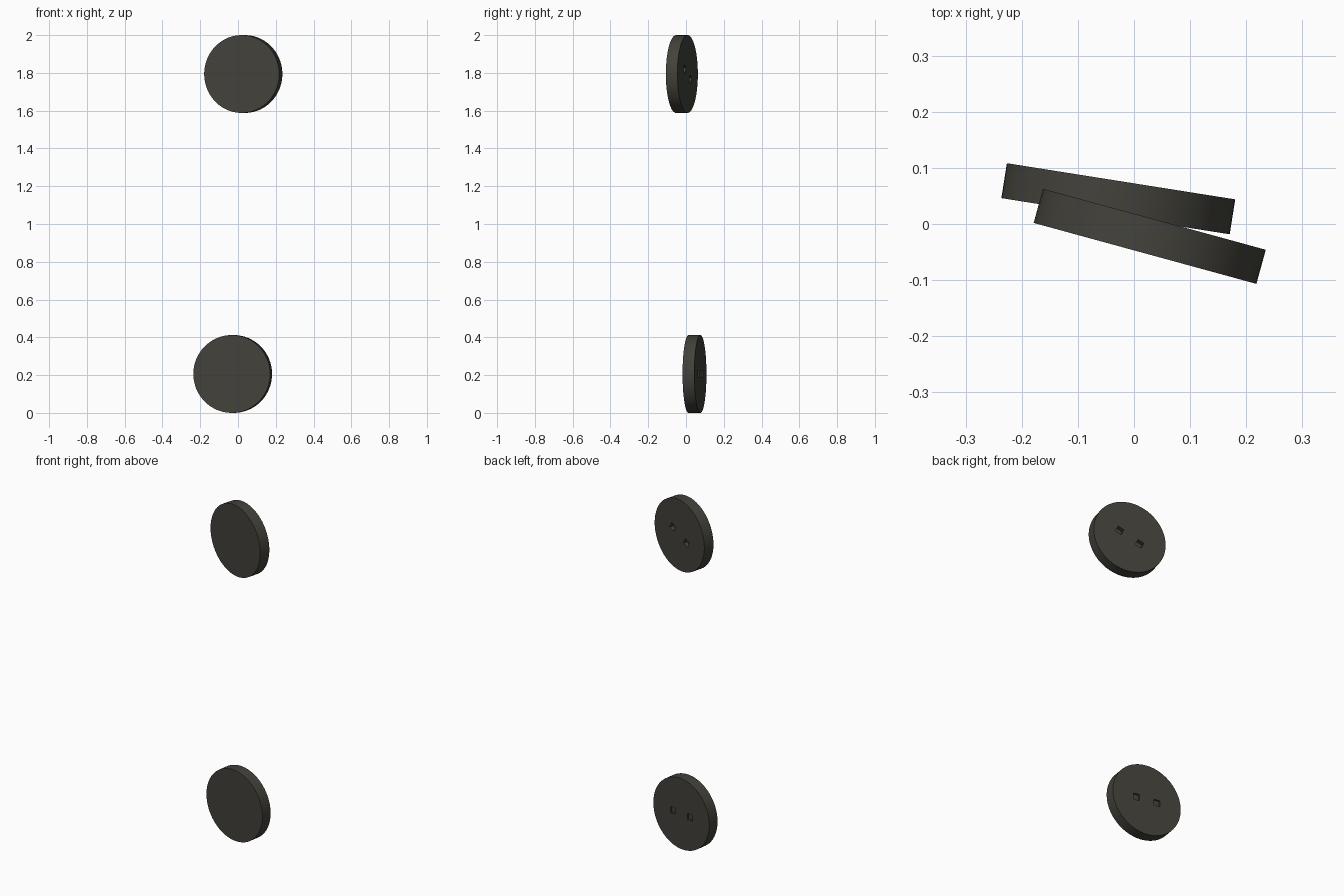
import bpy, bmesh, math
from mathutils import Matrix

if "Cube" in bpy.data.objects:
    bpy.data.objects.remove(bpy.data.objects["Cube"])

RADIUS, THICK = 0.206, 0.063

mat = bpy.data.materials.new("dark_olive_grey")
mat.diffuse_color = (0.055, 0.053, 0.042, 1)
mat.use_nodes = True
mat.node_tree.nodes["Principled BSDF"].inputs["Base Color"].default_value = mat.diffuse_color


def mesh_object(name, bm):
    me = bpy.data.meshes.new(name)
    bm.to_mesh(me)
    bm.free()
    ob = bpy.data.objects.new(name, me)
    bpy.context.collection.objects.link(ob)
    me.materials.append(mat)
    return ob


def button(name, loc, yaw, roll, depth):
    # round disc with its axis along y
    bm = bmesh.new()
    bmesh.ops.create_cone(bm, cap_ends=True, segments=64, radius1=RADIUS,
                          radius2=RADIUS, depth=THICK,
                          matrix=Matrix.Rotation(math.pi / 2, 4, 'X'))
    disc = mesh_object(name, bm)

    # two square sockets in the back face
    bm = bmesh.new()
    for s in (-1, 1):
        place = (Matrix.Translation((s * 0.063, THICK / 2, 0))
                 @ Matrix.Diagonal((0.036, depth * 2, 0.036, 1)))
        bmesh.ops.create_cube(bm, size=1, matrix=place)
    cutter = mesh_object(name + "_socket_cutter", bm)
    cutter.hide_render = True

    bpy.ops.object.select_all(action='DESELECT')
    bpy.context.view_layer.objects.active = disc
    disc.select_set(True)
    mod = disc.modifiers.new("sockets", 'BOOLEAN')
    mod.operation = 'DIFFERENCE'
    mod.solver = 'EXACT'
    mod.object = cutter
    bpy.ops.object.modifier_apply(modifier=mod.name)
    bpy.data.objects.remove(cutter)
    bpy.ops.object.shade_smooth_by_angle(angle=math.radians(30))

    # place and turn the disc
    disc.location = loc
    disc.rotation_euler = (0, -math.radians(roll), math.radians(yaw))


button("upper_disc", (0.028, -0.022, 2 - RADIUS), -15.3, 25, 0.025)
button("lower_disc", (-0.028, 0.045, RADIUS), -9, 0, 0.01)
